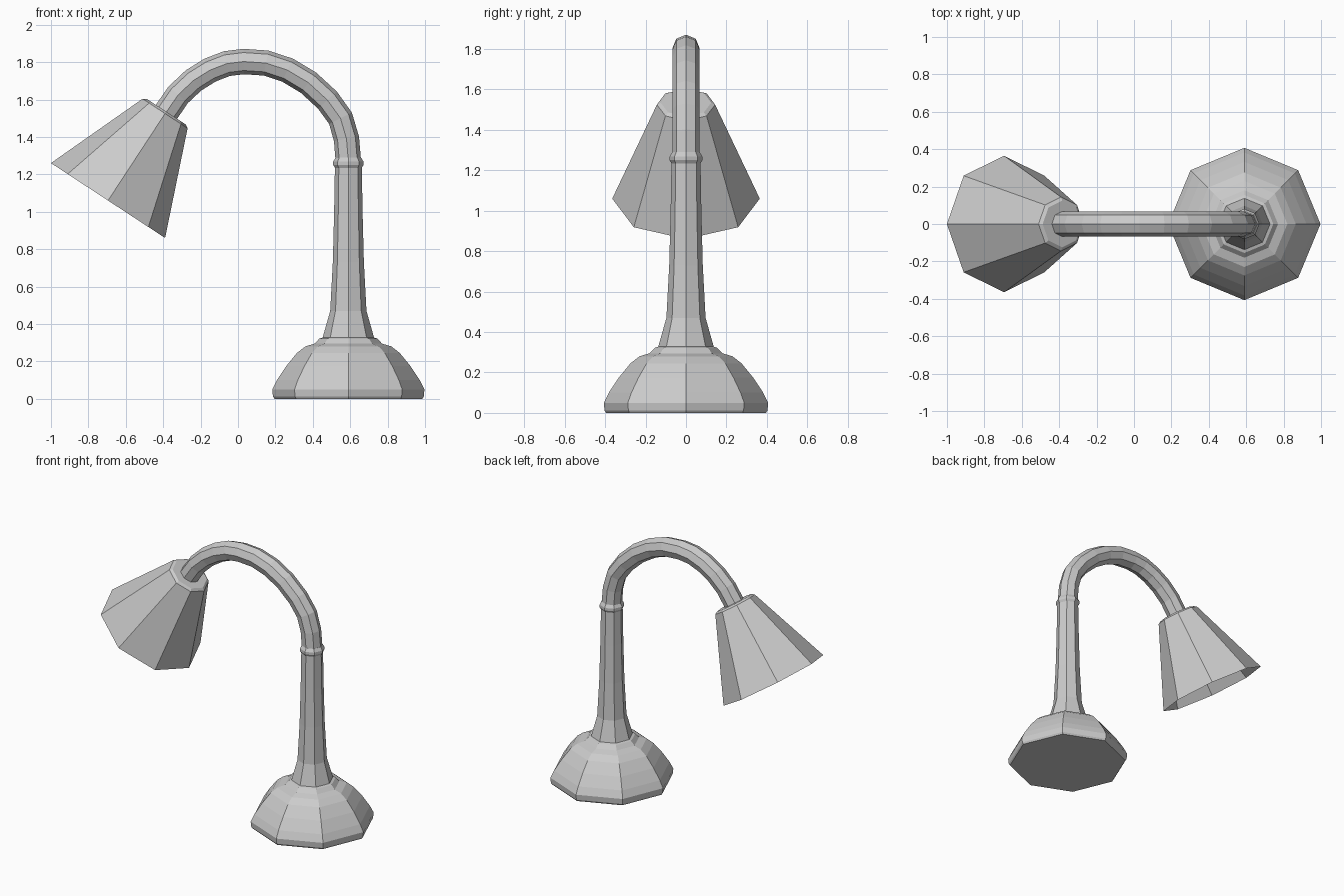
import bpy
import bmesh
import math
from mathutils import Vector

if "Cube" in bpy.data.objects:
    bpy.data.objects.remove(bpy.data.objects["Cube"])

SIDES = 8
BASE_X = 0.59


def loft(name, rings, cap_start=True, cap_end=True):
    """Octagonal skin through rings of (x, z, direction, radius) in the y = 0 plane."""
    bm = bmesh.new()
    loops = []
    for x, z, d, r in rings:
        side = Vector((d.z, 0, -d.x))
        loop = []
        for i in range(SIDES):
            a = 2 * math.pi * i / SIDES
            loop.append(bm.verts.new(Vector((x, 0, z)) + side * r * math.cos(a)
                                     + Vector((0, r * math.sin(a), 0))))
        loops.append(loop)
    for a, b in zip(loops, loops[1:]):
        for i in range(SIDES):
            j = (i + 1) % SIDES
            bm.faces.new((a[i], a[j], b[j], b[i]))
    if cap_start:
        bm.faces.new(loops[0][::-1])
    if cap_end:
        bm.faces.new(loops[-1])
    bmesh.ops.recalc_face_normals(bm, faces=bm.faces)
    mesh = bpy.data.meshes.new(name)
    bm.to_mesh(mesh)
    bm.free()
    obj = bpy.data.objects.new(name, mesh)
    bpy.context.collection.objects.link(obj)
    return obj


def lathe(name, profile):
    up = Vector((0, 0, 1))
    return loft(name, [(BASE_X, z, up, r) for r, z in profile])


# Domed foot
lathe("base", [(0.395, 0), (0.403, 0.012), (0.407, 0.05), (0.382, 0.10),
               (0.332, 0.175), (0.275, 0.245), (0.23, 0.28), (0.18, 0.295),
               (0.155, 0.322), (0.135, 0.328)])

# Flared stem with a collar at the top
lathe("stem", [(0.138, 0.325), (0.097, 0.47), (0.083, 0.73), (0.076, 1.0),
               (0.072, 1.235), (0.081, 1.25), (0.081, 1.268), (0.068, 1.29)])

# Curved neck swept along its centre line
path = [Vector((x, 0, z)) for x, z in [
    (0.59, 1.27), (0.58, 1.39), (0.548, 1.50), (0.478, 1.597), (0.377, 1.69),
    (0.265, 1.757), (0.15, 1.795), (0.03, 1.803), (-0.06, 1.792),
    (-0.15, 1.757), (-0.238, 1.702), (-0.32, 1.625), (-0.392, 1.52)]]
neck = []
for i, p in enumerate(path):
    before, after = path[max(i - 1, 0)], path[min(i + 1, len(path) - 1)]
    d = (after - before).normalized()
    neck.append((p.x, p.z, d, 0.068))
loft("neck", neck)

# Open conical shade, tilted downwards
top, bottom = Vector((-0.39, 0, 1.525)), Vector((-0.695, 0, 1.06))
axis = (bottom - top).normalized()
shade = []
for offset, r in [(-0.012, 0.125), (0.0, 0.144), ((bottom - top).length, 0.365)]:
    c = top + axis * offset
    shade.append((c.x, c.z, axis, r))
loft("lamp_shade", shade, cap_end=False)
